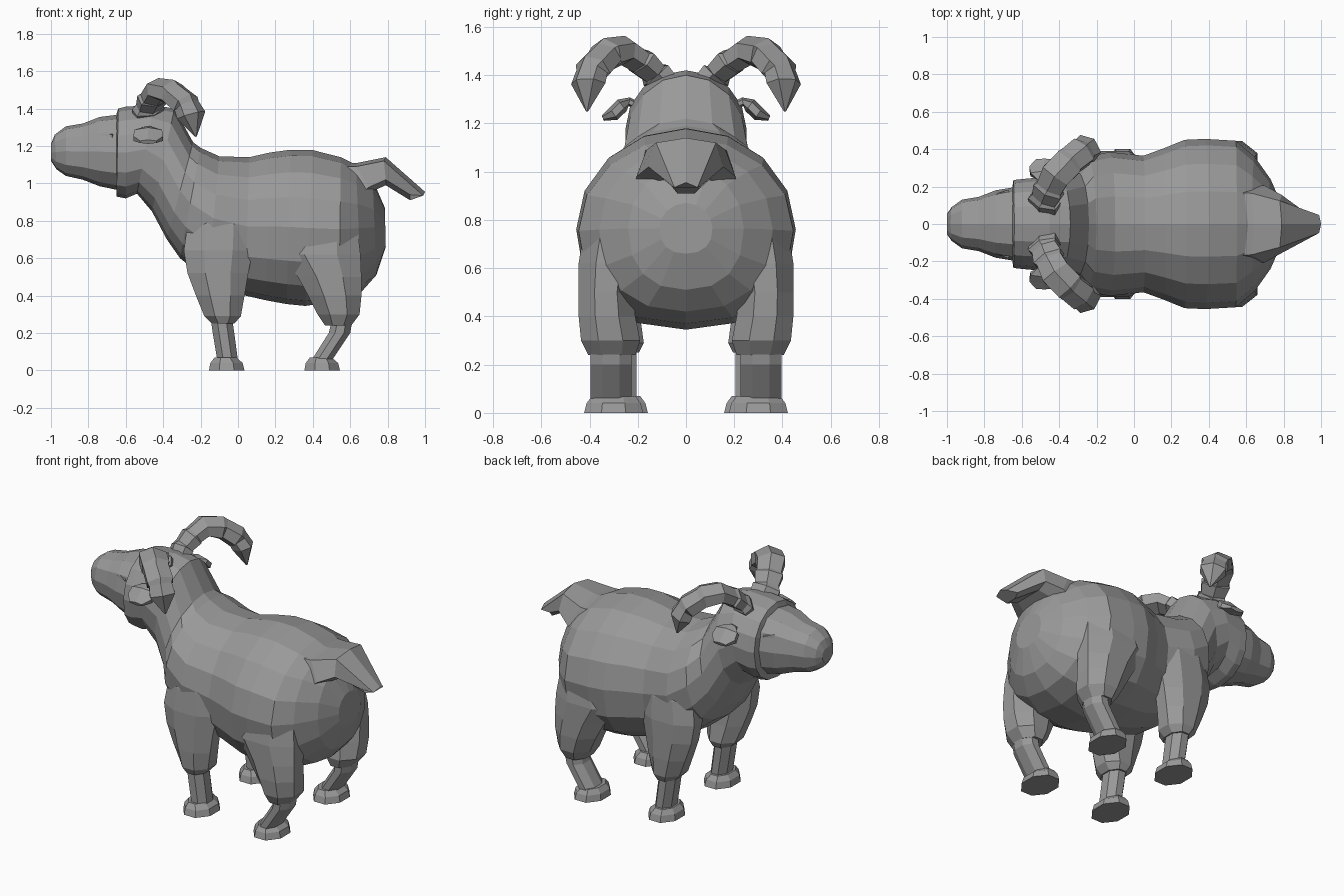
import bpy, bmesh, math
from mathutils import Vector

fleece = bpy.data.materials.new("stone_grey")
fleece.diffuse_color = (0.32, 0.32, 0.32, 1)


def loft(name, rings):
    """Skin a list of equal-length point rings and cap both ends."""
    bm = bmesh.new()
    rows = [[bm.verts.new(p) for p in r] for r in rings]
    n = len(rows[0])
    for a, b in zip(rows, rows[1:]):
        for i in range(n):
            j = (i + 1) % n
            bm.faces.new((a[i], a[j], b[j], b[i]))
    bm.faces.new(rows[0])
    bm.faces.new(rows[-1])
    bmesh.ops.recalc_face_normals(bm, faces=bm.faces[:])
    me = bpy.data.meshes.new(name)
    bm.to_mesh(me)
    bm.free()
    me.materials.append(fleece)
    ob = bpy.data.objects.new(name, me)
    bpy.context.collection.objects.link(ob)
    return ob


def power(v, p):
    return math.copysign(abs(v) ** p, v)


def spine_ring(s, n, p_top, p_low):
    """Upright ring from top (x, z), bottom (x, z) and half width."""
    tx, tz, bx, bz, w = s
    out = []
    for i in range(n):
        a = 2 * math.pi * i / n
        p = p_top if math.cos(a) > 0 else p_low
        c, d = power(math.cos(a), p), power(math.sin(a), p)
        out.append(((tx + bx) / 2 + c * (tx - bx) / 2, d * w,
                    (tz + bz) / 2 + c * (tz - bz) / 2))
    return out


def box_ring(s, side, n=8):
    """Level ring from height, x range and y range, with flat sides."""
    z, x0, x1, y0, y1 = s
    out = []
    for i in range(n):
        a = 2 * math.pi * (i + 0.5) / n
        c, d = math.cos(a) / 0.924, math.sin(a) / 0.924
        out.append(((x0 + x1) / 2 + c * (x1 - x0) / 2,
                    side * ((y0 + y1) / 2 + d * (y1 - y0) / 2), z))
    return out


def tube(name, path, side, n=6, across=(1, 0, 0)):
    """Tapered tube; path entries are x, y, z, width, thickness."""
    pts = [Vector((x, side * y, z)) for x, y, z, w, t in path]
    rings = []
    for k, (p, s) in enumerate(zip(pts, path)):
        t = (pts[min(k + 1, len(pts) - 1)] - pts[max(k - 1, 0)]).normalized()
        u = Vector((across[0], across[1] * side, across[2]))
        u = (u - t * u.dot(t)).normalized()
        v = t.cross(u)
        rings.append([p + u * (s[3] * math.cos(2 * math.pi * (i + 0.5) / n))
                      + v * (s[4] * math.sin(2 * math.pi * (i + 0.5) / n)) for i in range(n)])
    return loft(name, rings)


# Torso and neck in one skin, from the jaw back to the rump
torso = [
    (-.65, 1.37, -.65, .96, .20), (-.64, 1.40, -.65, .93, .235), (-.60, 1.41, -.60, .92, .24),
    (-.45, 1.42, -.54, .945, .25), (-.34, 1.40, -.46, .85, .25), (-.24, 1.22, -.38, .70, .285),
    (-.20, 1.19, -.31, .60, .36), (-.10, 1.145, -.16, .48, .385), (.06, 1.14, .04, .40, .365),
    (.17, 1.165, .15, .375, .405), (.28, 1.18, .26, .355, .45), (.40, 1.178, .36, .345, .455),
    (.55, 1.14, .54, .37, .445), (.63, 1.10, .66, .42, .36), (.72, 1.02, .74, .51, .24),
    (.785, .87, .79, .66, .11)]
loft("torso_and_neck", [spine_ring(s, 16, 1.0, .86) for s in torso])

# Head tapering to the muzzle
head = [
    (-1.0, 1.21, -1.0, 1.12, .055), (-.98, 1.26, -.97, 1.075, .09), (-.92, 1.305, -.92, 1.04, .13),
    (-.83, 1.32, -.83, 1.02, .145), (-.74, 1.355, -.74, .985, .18), (-.62, 1.37, -.62, .96, .20)]
loft("head", [spine_ring(s, 12, .85, .85) for s in head])

# Tail, raised and then drooping to a blunt tip
tail = [(.58, 1.11, .66, .92, .21), (.64, 1.11, .70, .95, .205),
        (.79, 1.14, .79, .99, .155), (1.0, .955, .92, .91, .06)]
loft("tail", [[(x, y * w, z) for x, y, z in
               ((tx, 0, tz), (tx - .01, .8, tz - .02), (bx, 1, bz + .03), (bx, .6, bz),
                (bx, -.6, bz), (bx, -1, bz + .03), (tx - .01, -.8, tz - .02))]
              for tx, tz, bx, bz, w in tail])

# Leg rings: height, x range, y range
front_thigh = [(.95, -.20, .02, .15, .31), (.78, -.27, .08, .17, .375), (.64, -.29, .08, .19, .39),
               (.52, -.27, .055, .20, .39), (.40, -.225, .035, .19, .39), (.29, -.18, .015, .175, .385),
               (.25, -.14, -.02, .195, .365)]
front_shin = [(.27, -.145, -.03, .205, .355), (.20, -.135, -.02, .205, .355), (.05, -.11, .0, .205, .355)]
hind_thigh = [(.90, .34, .58, .15, .36), (.75, .26, .64, .18, .425), (.62, .23, .655, .20, .445),
              (.50, .32, .66, .22, .445), (.40, .375, .66, .21, .445), (.30, .425, .65, .19, .435),
              (.24, .465, .605, .21, .405)]
hind_shin = [(.26, .50, .61, .225, .395), (.20, .485, .60, .225, .395), (.05, .39, .50, .225, .395)]

for side, tag in ((-1, "right"), (1, "left")):
    # Legs with full thighs, slim shins and flared hooves
    for name, rings in (("front_thigh", front_thigh), ("front_shin", front_shin),
                        ("hind_thigh", hind_thigh), ("hind_shin", hind_shin)):
        loft(f"{name}_{tag}", [box_ring(s, side) for s in rings])
    for name, x, y in (("front", -.06, .28), ("hind", .45, .30)):
        loft(f"{name}_hoof_{tag}", [box_ring(s, side) for s in (
            (0, x - .095, x + .095, y - .122, y + .122), (.04, x - .088, x + .085, y - .112, y + .112),
            (.07, x - .065, x + .05, y - .09, y + .09))])

    # Curled horn with stepped growth rings
    tube("horn_" + tag, [
        (-.48, .08, 1.35, .09, .05), (-.48, .125, 1.40, .095, .06), (-.475, .135, 1.41, .08, .05),
        (-.455, .185, 1.455, .095, .06), (-.45, .195, 1.46, .082, .054), (-.42, .26, 1.502, .092, .062),
        (-.35, .33, 1.485, .092, .07), (-.345, .335, 1.48, .085, .062), (-.28, .385, 1.425, .088, .068),
        (-.275, .39, 1.415, .076, .06), (-.25, .405, 1.365, .085, .065), (-.225, .41, 1.25, .005, .005)],
        side, across=(1, -.75, 0))

    # Drooping ear on a short stalk
    tube("ear_" + tag, [
        (-.48, .19, 1.265, .04, .018), (-.48, .235, 1.29, .04, .018), (-.48, .265, 1.275, .085, .03),
        (-.48, .30, 1.24, .092, .03), (-.48, .345, 1.222, .05, .012)], side)

    # Eye ridge on the cheek
    tube("brow_" + tag, [
        (-.78, .13, 1.235, .01, .01), (-.73, .152, 1.265, .014, .014),
        (-.67, .175, 1.255, .01, .01)], side, 4)
